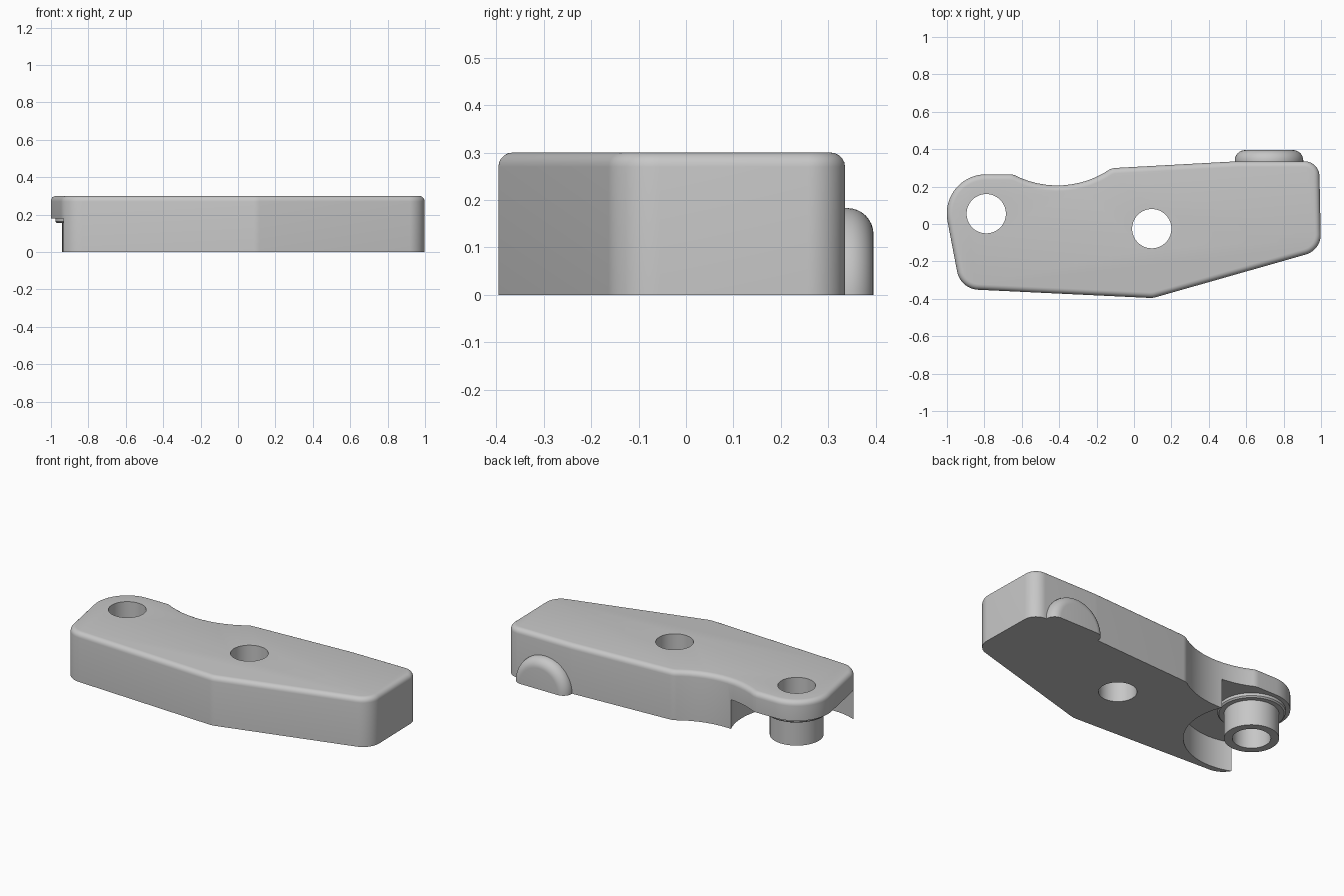
import bpy, bmesh, math
from mathutils import Vector, Matrix

if "Cube" in bpy.data.objects:
    bpy.data.objects.remove(bpy.data.objects["Cube"], do_unlink=True)

HEIGHT = 0.30
PIVOT = (-0.79, 0.055)      # hole with the boss under it
MIDDLE = (0.095, -0.025)    # plain hole
HOLE_R = 0.105

grey = bpy.data.materials.new("plain_grey")
grey.use_nodes = True
colour = (0.57, 0.57, 0.57, 1)
grey.diffuse_color = colour
grey.node_tree.nodes["Principled BSDF"].inputs["Base Color"].default_value = colour


def make(name, bm):
    bmesh.ops.recalc_face_normals(bm, faces=bm.faces)
    mesh = bpy.data.meshes.new(name)
    bm.to_mesh(mesh)
    bm.free()
    mesh.materials.append(grey)
    ob = bpy.data.objects.new(name, mesh)
    bpy.context.collection.objects.link(ob)
    return ob


def activate(ob):
    bpy.ops.object.select_all(action='DESELECT')
    ob.select_set(True)
    bpy.context.view_layer.objects.active = ob


def smooth(ob):
    activate(ob)
    bpy.ops.object.shade_smooth_by_angle(angle=math.radians(35))


def cylinder(bm, radius, depth, matrix):
    bmesh.ops.create_cone(bm, cap_ends=True, segments=96, radius1=radius,
                          radius2=radius, depth=depth, matrix=matrix)


def cut(ob, centre, radius, z0, z1):
    bm = bmesh.new()
    cylinder(bm, radius, z1 - z0, Matrix.Translation((*centre, (z0 + z1) / 2)))
    cutter = make("cutter", bm)
    cutter.hide_render = True
    mod = ob.modifiers.new("cut", 'BOOLEAN')
    mod.operation, mod.solver, mod.object = 'DIFFERENCE', 'EXACT', cutter
    activate(ob)
    bpy.ops.object.modifier_apply(modifier=mod.name)
    bpy.data.objects.remove(cutter, do_unlink=True)


def rounded(corners):
    """Replace each (x, y, radius) corner by a tangent arc."""
    out = []
    for i, (x, y, r) in enumerate(corners):
        p = Vector((x, y))
        if r == 0:
            out.append(p)
            continue
        a = (Vector(corners[i - 1][:2]) - p).normalized()
        b = (Vector(corners[(i + 1) % len(corners)][:2]) - p).normalized()
        half = a.angle(b) / 2
        centre = p + (a + b).normalized() * r / math.sin(half)
        start = (p + a * r / math.tan(half) - centre).normalized()
        end = (p + b * r / math.tan(half) - centre).normalized()
        steps = max(2, math.ceil((math.pi - 2 * half) / 0.1))
        out += [centre + start.slerp(end, k / steps).normalized() * r
                for k in range(steps + 1)]
    return out


# Body outline: rounded corners with a scooped back edge
scoop = []
for k in range(13):
    ang = math.radians(-118.3 + k * (118.3 - 54.6) / 12)
    scoop.append((-0.41 + 0.5 * math.cos(ang), 0.706 + 0.5 * math.sin(ang),
                  0.08 if k in (0, 12) else 0))
corners = [(-0.928, -0.347, 0.12), (-1.045, 0.266, 0.21), *scoop,
           (0.55, 0.335, 0.3), (0.99, 0.335, 0.08),
           (1.0, -0.14, 0.11), (0.1, -0.396, 0.1)]

# Body: extruded outline, top edge rounded
bm = bmesh.new()
base = bm.faces.new([bm.verts.new((p.x, p.y, 0)) for p in rounded(corners)])
ext = bmesh.ops.extrude_face_region(bm, geom=[base], use_keep_orig=True)
bmesh.ops.translate(bm, vec=(0, 0, HEIGHT),
                    verts=[g for g in ext["geom"] if isinstance(g, bmesh.types.BMVert)])
bmesh.ops.recalc_face_normals(bm, faces=bm.faces)
rim = [e for e in bm.edges if all(v.co.z > HEIGHT - 0.001 for v in e.verts)]
bmesh.ops.bevel(bm, geom=rim, offset=0.03, segments=5, profile=0.5,
                affect='EDGES', clamp_overlap=False)
body = make("body", bm)

# Round pocket under the pivot end, then the two through holes
cut(body, PIVOT, 0.372, -0.1, 0.18)
cut(body, PIVOT, HOLE_R, -0.1, 0.5)
cut(body, MIDDLE, HOLE_R, -0.1, 0.5)
smooth(body)

# Hollow boss with a flange against the pocket ceiling
bm = bmesh.new()
ring = [(HOLE_R, 0), (0.15, 0), (0.15, 0.155), (0.178, 0.155),
        (0.186, 0.163), (0.186, 0.18), (HOLE_R, 0.18)]
verts = [bm.verts.new((PIVOT[0] + r, PIVOT[1], z)) for r, z in ring]
edges = [bm.edges.new((verts[i - 1], verts[i])) for i in range(len(verts))]
bmesh.ops.spin(bm, geom=verts + edges, cent=(*PIVOT, 0), axis=(0, 0, 1),
               angle=math.tau, steps=96, use_merge=True)
bmesh.ops.remove_doubles(bm, verts=bm.verts, dist=0.0001)
smooth(make("pivot_boss", bm))

# Half-round bump on the back edge
bm = bmesh.new()
cylinder(bm, 0.183, 0.095,
         Matrix.Translation((0.722, 0.3475, 0)) @ Matrix.Rotation(math.pi / 2, 4, 'X'))
outer = [e for e in bm.edges if all(v.co.y > 0.39 for v in e.verts)]
bmesh.ops.bevel(bm, geom=outer, offset=0.055, segments=8, profile=0.5, affect='EDGES')
bmesh.ops.bisect_plane(bm, geom=bm.verts[:] + bm.edges[:] + bm.faces[:],
                       plane_co=(0, 0, 0), plane_no=(0, 0, -1), clear_outer=True)
bmesh.ops.holes_fill(bm, edges=[e for e in bm.edges if e.is_boundary])
smooth(make("back_bump", bm))
